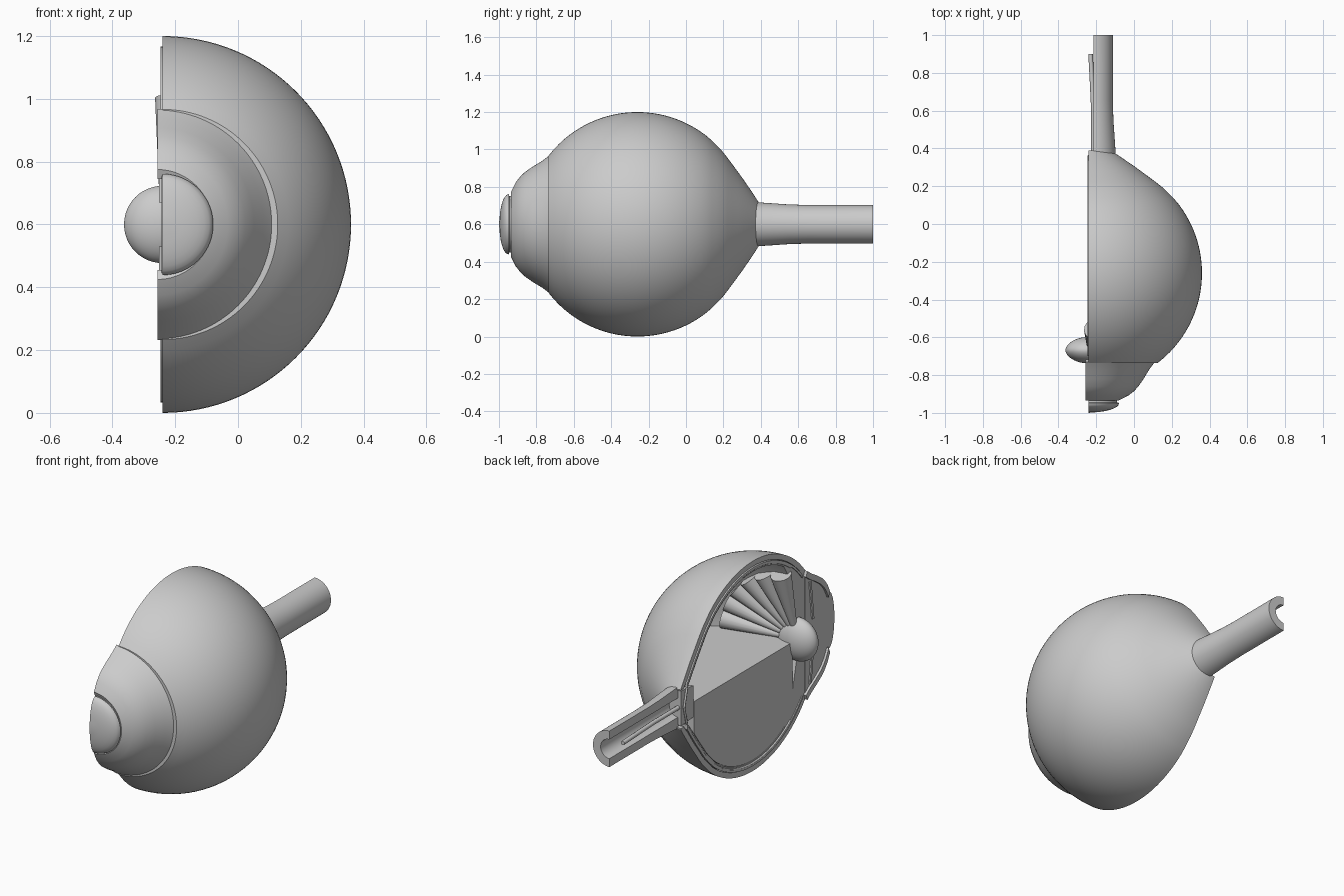
import bpy, bmesh
from math import sin, cos, pi, sqrt, radians
from mathutils import Vector

if "Cube" in bpy.data.objects:
    bpy.data.objects.remove(bpy.data.objects["Cube"])

ZC, XC, YC = 0.6, -0.24, -0.26      # axis height, cut plane, globe centre


def finish(ob, angle=32):
    bpy.ops.object.select_all(action='DESELECT')
    ob.select_set(True)
    bpy.context.view_layer.objects.active = ob
    bpy.ops.object.shade_smooth_by_angle(angle=radians(angle))


def revolve(name, loop, cx=XC, a0=-90, a1=90, n=64):
    """Spin a closed (y, r) loop round the y axis and cap the cut ends."""
    bm = bmesh.new()
    full = a1 - a0 >= 360
    rings = []
    for i in range(n if full else n + 1):
        a = radians(a0 + (a1 - a0) * i / n)
        rings.append([bm.verts.new((cx + r * cos(a), y, ZC + r * sin(a))) for y, r in loop])
    m = len(loop)
    for i in range(n):
        p, q = rings[i], rings[(i + 1) % len(rings)]
        for j in range(m):
            k = (j + 1) % m
            if loop[j][1] < 1e-6 and loop[k][1] < 1e-6:
                continue
            bm.faces.new((p[j], p[k], q[k], q[j]))
    if not full:
        bm.faces.new(rings[0])
        bm.faces.new(rings[-1][::-1])
    bmesh.ops.remove_doubles(bm, verts=bm.verts, dist=1e-5)
    bmesh.ops.recalc_face_normals(bm, faces=bm.faces)
    me = bpy.data.meshes.new(name)
    bm.to_mesh(me)
    bm.free()
    ob = bpy.data.objects.new(name, me)
    bpy.context.collection.objects.link(ob)
    finish(ob)
    return ob


def globe(k, y0=-0.73, y1=0.39):
    """Pear-shaped globe outline scaled by k, limited to y0..y1."""
    back = [(0.12, 0.466), (0.2, 0.385), (0.3, 0.25), (0.36, 0.162), (0.39, 0.115)]

    def radius(y):
        if y <= back[0][0]:
            return sqrt(max(0, 0.36 - (y - YC) ** 2))
        for (ya, ra), (yb, rb) in zip(back, back[1:]):
            if y <= yb:
                return ra + (rb - ra) * (y - ya) / (yb - ya)
        return back[-1][1]
    out = []
    for i in range(41):
        y = y0 + (y1 - y0) * i / 40
        out.append((y, k * radius(YC + (y - YC) / k)))
    return out


def shell(name, k0, k1, cx, y0, y1):
    return revolve(name, globe(k0, y0, y1) + globe(k1, y0, y1)[::-1], cx)


def tube(name, pts, r):
    cu = bpy.data.curves.new(name, 'CURVE')
    cu.dimensions = '3D'
    cu.bevel_depth, cu.bevel_resolution, cu.use_fill_caps = r, 2, True
    sp = cu.splines.new('POLY')
    sp.points.add(len(pts) - 1)
    for p, c in zip(sp.points, pts):
        p.co = (*c, 1)
    ob = bpy.data.objects.new(name, cu)
    bpy.context.collection.objects.link(ob)
    return ob


# outer wall and the thin lining layers
shell("outer_wall", 1.0, 0.95, XC, -0.735, 0.39)
shell("middle_layer", 0.945, 0.925, XC - 0.006, -0.70, 0.34)
shell("inner_lining", 0.92, 0.90, XC, -0.66, 0.33)

# clear filling: lower quarter only, flat top
body = globe(0.895, -0.62, 0.27)
revolve("jelly_filling", [(-0.62, 0)] + body + [(0.27, 0)], XC, -90, 0, 32)

# front bulge, its filling and the front cap
bulge = [(-0.73, 0.368), (-0.77, 0.338), (-0.82, 0.308), (-0.86, 0.28), (-0.885, 0.257),
         (-0.91, 0.225), (-0.935, 0.175)]
inner = [(y + 0.012, r - 0.03) for y, r in bulge]
revolve("front_bulge", bulge + inner[::-1], XC - 0.017)
revolve("front_filling", [(-0.73, 0)] + [(y + 0.004, r - 0.028) for y, r in bulge] + [(-0.93, 0)], XC - 0.004)
cap = [(-0.93, 0.15), (-0.945, 0.15), (-0.947, 0.161)]
cap += [(-0.95 - 0.048 * sin(t * pi / 16), 0.16 * cos(t * pi / 16)) for t in range(1, 8)]
revolve("front_cap", cap + [(-1.0, 0), (-0.93, 0)], XC)

# iris ring and ciliary wall behind it
revolve("iris", [(-0.80, 0.07), (-0.775, 0.29), (-0.76, 0.29), (-0.785, 0.07)], XC - 0.012)
revolve("ciliary_wall", [(-0.73, 0.05), (-0.73, 0.34), (-0.60, 0.455), (-0.52, 0.50), (-0.60, 0.36), (-0.66, 0.1)], XC)

# lens
half = [(0.07 * cos(t * pi / 24) ** 1.1, 0.123 * sin(t * pi / 24)) for t in range(12)] + [(0, 0.123)]
lens = [(-0.668 + y, r) for y, r in half] + [(-0.668 - y, r) for y, r in half[-2::-1]]
revolve("lens", lens, XC, 0, 360, 48)

# fan of ciliary folds in the open upper quarter
for i in range(6):
    a = radians(8 + 15.5 * i)
    d = Vector((cos(a), 0, sin(a)))
    p = Vector((XC, -0.64, ZC)) + d * 0.09
    q = Vector((XC, -0.56, ZC)) + d * 0.40
    bpy.ops.mesh.primitive_cone_add(vertices=16, radius1=0.018, radius2=0.056,
                                    depth=(q - p).length, location=(p + q) / 2)
    ob = bpy.context.object
    ob.name = f"ciliary_fold_{i + 1}"
    ob.rotation_mode = 'QUATERNION'
    ob.rotation_quaternion = (q - p).to_track_quat('Z', 'Y')
    finish(ob, 40)

# nerve stalk: half tube, with nerve head and vessels
revolve("nerve_stalk", [(0.37, 0.118), (0.42, 0.115), (0.55, 0.106), (0.65, 0.103), (1.0, 0.103),
                        (1.0, 0.055), (0.37, 0.055)], -0.215, n=32)
revolve("nerve_head", [(0.27, 0), (0.27, 0.09), (0.38, 0.10), (0.38, 0)], XC + 0.005, n=24)
tube("nerve_vessel", [(-0.215, 0.36, ZC), (-0.215, 0.6, ZC), (-0.222, 0.75, ZC), (-0.23, 0.9, ZC)], 0.012)
for side, s in (("upper", 1), ("lower", -1)):
    pts = [(XC, y, ZC + s * r) for y, r in globe(0.9225, -0.6, 0.33)]
    tube(side + "_vessel", pts + [(XC, 0.36, ZC)], 0.006)
